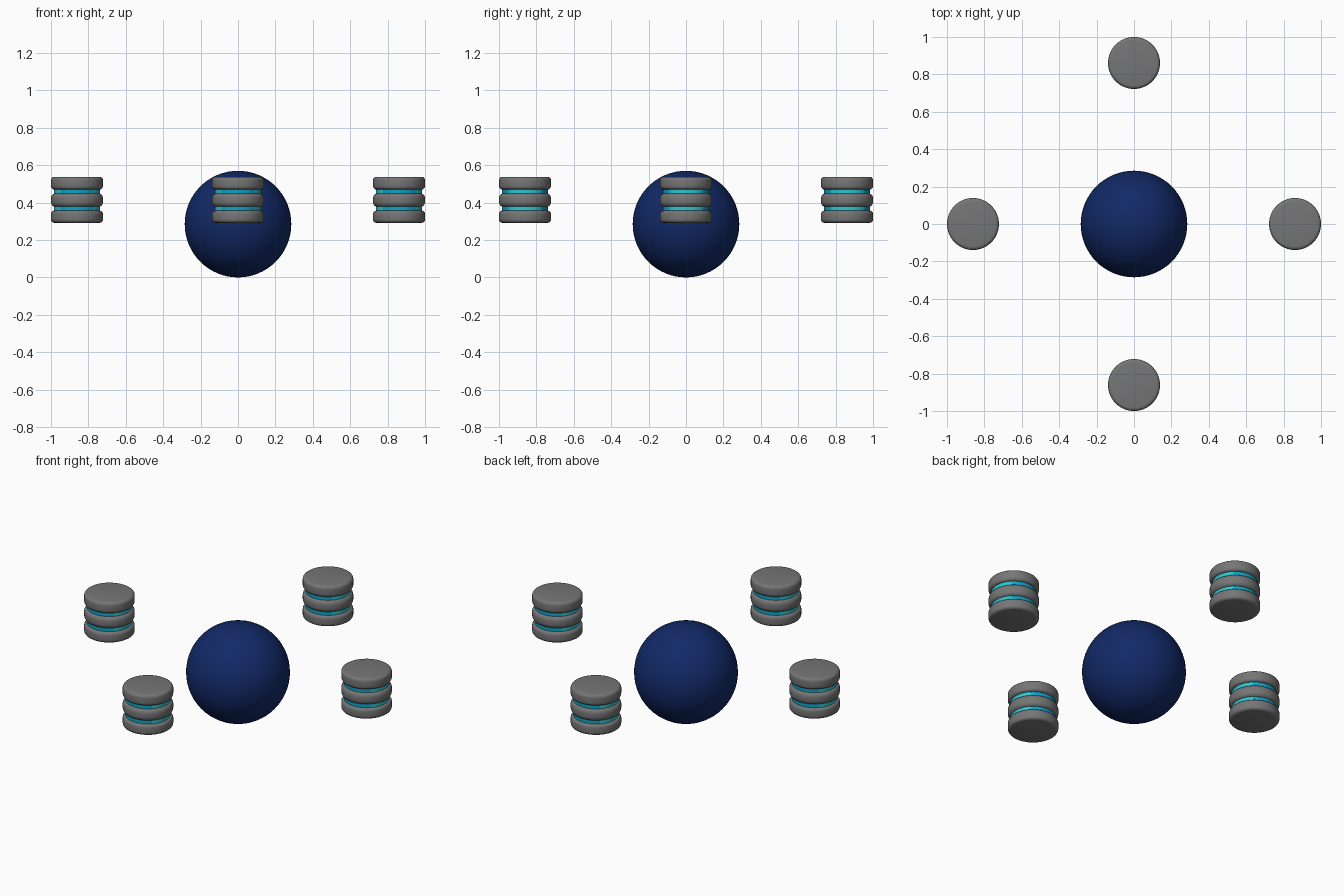
import bpy, bmesh, math
from mathutils import Vector

if "Cube" in bpy.data.objects:
    bpy.data.objects.remove(bpy.data.objects["Cube"])


def material(name, rgb):
    m = bpy.data.materials.new(name)
    m.diffuse_color = (*rgb, 1.0)
    m.use_nodes = True
    m.node_tree.nodes["Principled BSDF"].inputs["Base Color"].default_value = m.diffuse_color
    return m


NAVY = material("navy blue", (0.006, 0.022, 0.135))
GREY = material("mid grey", (0.18, 0.18, 0.18))
TEAL = material("bright teal", (0.03, 0.56, 0.64))
BLUE = material("sky blue", (0.006, 0.36, 0.56))


def finish(name, bm, mats, loc):
    bmesh.ops.recalc_face_normals(bm, faces=bm.faces)
    me = bpy.data.meshes.new(name)
    bm.to_mesh(me)
    bm.free()
    for m in mats:
        me.materials.append(m)
    ob = bpy.data.objects.new(name, me)
    ob.location = loc
    bpy.context.collection.objects.link(ob)
    bpy.context.view_layer.objects.active = ob
    for o in bpy.context.selected_objects:
        o.select_set(False)
    ob.select_set(True)
    bpy.ops.object.shade_smooth_by_angle(angle=math.radians(40))
    return ob


def disc(name, loc, radius, z0, z1, bevel):
    """Solid disc with rounded rims."""
    bm = bmesh.new()
    bmesh.ops.create_cone(bm, cap_ends=True, segments=48, radius1=radius,
                          radius2=radius, depth=z1 - z0)
    rims = [e for e in bm.edges if abs(e.verts[0].co.z - e.verts[1].co.z) < 1e-5]
    bmesh.ops.bevel(bm, geom=rims, offset=bevel, segments=4, profile=0.5,
                    affect='EDGES')
    return finish(name, bm, [GREY], (loc[0], loc[1], (z0 + z1) / 2))


def core(name, loc, radius, z0, z1):
    """Glowing inner drum: teal towards the sides, blue towards front and back."""
    bm = bmesh.new()
    bmesh.ops.create_cone(bm, cap_ends=True, segments=48, radius1=radius,
                          radius2=radius, depth=z1 - z0)
    bm.normal_update()
    for f in bm.faces:
        f.material_index = 0 if abs(f.normal.x) > abs(f.normal.y) else 1
    return finish(name, bm, [TEAL, BLUE], (loc[0], loc[1], (z0 + z1) / 2))


# central ball
bm = bmesh.new()
bmesh.ops.create_uvsphere(bm, u_segments=64, v_segments=32, radius=0.285)
finish("central_ball", bm, [NAVY], (0, 0, 0.285))

# four floating stacks around the ball
for i, side in enumerate(("right", "back", "left", "front")):
    a = i * math.pi / 2
    p = Vector((0.861 * math.cos(a), 0.861 * math.sin(a)))
    disc(side + "_upper_disc", p, 0.139, 0.470, 0.538, 0.018)
    disc(side + "_middle_disc", p, 0.139, 0.376, 0.450, 0.026)
    disc(side + "_lower_disc", p, 0.139, 0.292, 0.357, 0.018)
    core(side + "_core", p, 0.123, 0.310, 0.520)
